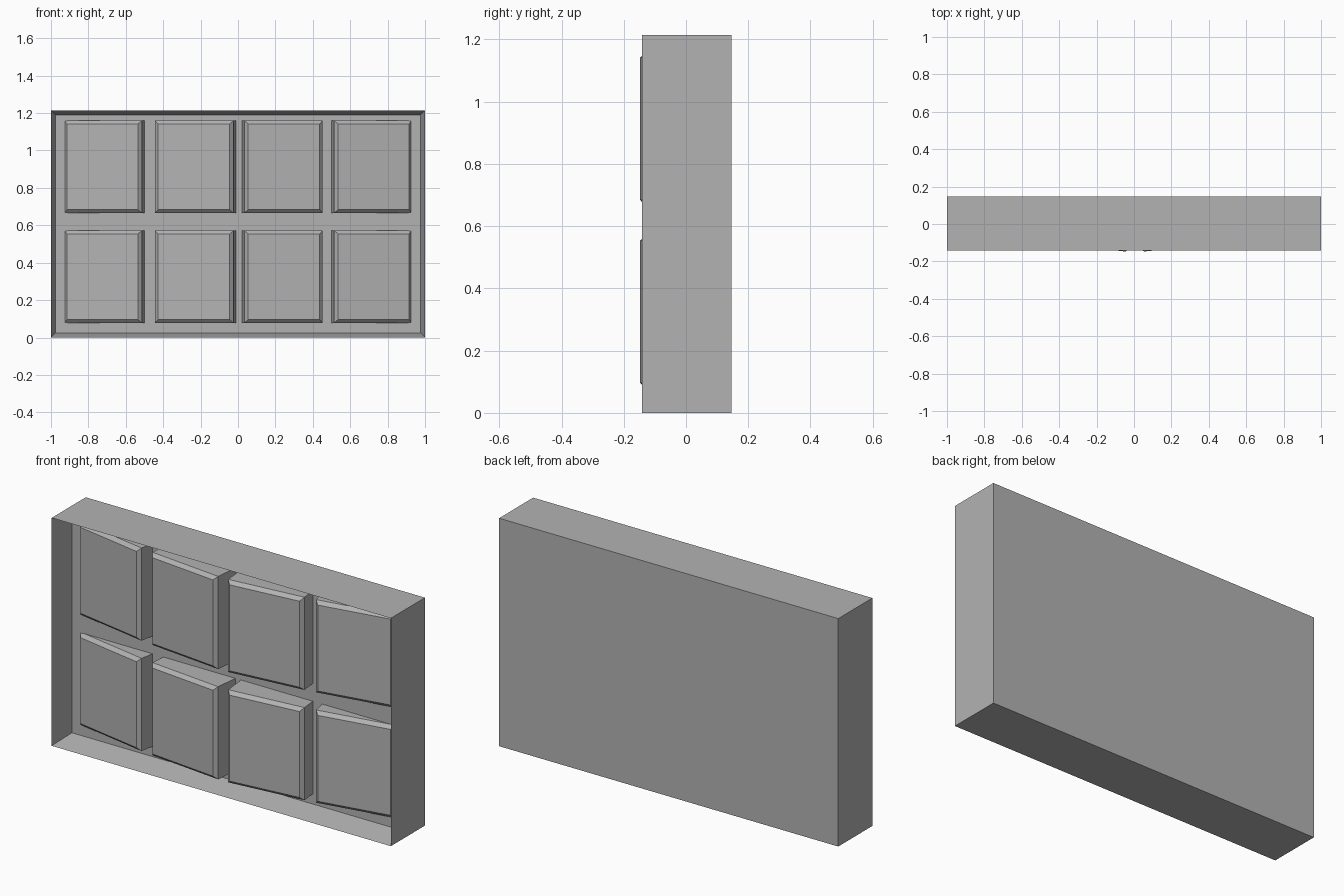
import bpy, bmesh, math
from mathutils import Matrix, Vector

if "Cube" in bpy.data.objects:
    bpy.data.objects.remove(bpy.data.objects["Cube"])

grey = bpy.data.materials.new("plain grey")
grey.diffuse_color = (0.45, 0.45, 0.45, 1)
grey.use_nodes = True
grey.node_tree.nodes["Principled BSDF"].inputs["Base Color"].default_value = grey.diffuse_color


def make_object(name, bm):
    bmesh.ops.recalc_face_normals(bm, faces=bm.faces)
    mesh = bpy.data.meshes.new(name)
    bm.to_mesh(mesh)
    bm.free()
    mesh.materials.append(grey)
    obj = bpy.data.objects.new(name, mesh)
    bpy.context.collection.objects.link(obj)
    return obj


# Shallow open tray: a box whose front is inset and pushed back
FRONT, BACK, HEIGHT, RIM, DEPTH = -0.141, 0.146, 1.215, 0.034, 0.136
bm = bmesh.new()
bmesh.ops.create_cube(bm, size=1)
bmesh.ops.scale(bm, vec=(2, BACK - FRONT, HEIGHT), verts=bm.verts)
bmesh.ops.translate(bm, vec=(0, (FRONT + BACK) / 2, HEIGHT / 2), verts=bm.verts)
bm.normal_update()
front = min(bm.faces, key=lambda f: f.calc_center_median().y)
bmesh.ops.inset_region(bm, faces=[front], thickness=RIM)
bmesh.ops.translate(bm, vec=(0, DEPTH, 0), verts=front.verts)
make_object("tray", bm)


# Tilted block with a chamfered front; its back is sunk into the tray floor
def block(name, x, y, z, tilt, w=0.421, h=0.494, chamfer=0.018, depth=0.16):
    bm = bmesh.new()
    bmesh.ops.create_cube(bm, size=1)
    bmesh.ops.scale(bm, vec=(w, depth, h), verts=bm.verts)
    bmesh.ops.translate(bm, vec=(0, depth / 2, 0), verts=bm.verts)
    face = min(bm.faces, key=lambda f: f.calc_center_median().y)
    bmesh.ops.bevel(bm, geom=list(face.edges), offset=chamfer,
                    segments=1, affect='EDGES')
    bm.transform(Matrix.Translation(Vector((x, y, z)))
                 @ Matrix.Rotation(-math.radians(tilt), 4, 'Z'))
    make_object(name, bm)


# Two rows of four, fanned so the blocks rise toward the middle
columns = [("far_left", -0.7245, -0.057, 10.5), ("mid_left", -0.2365, -0.127, 6),
           ("mid_right", 0.2455, -0.127, -6), ("far_right", 0.7245, -0.057, -10.5)]
for row, z in (("lower", 0.325), ("upper", 0.913)):
    for side, x, y, tilt in columns:
        block(f"{row}_{side}_block", x, y, z, tilt)
